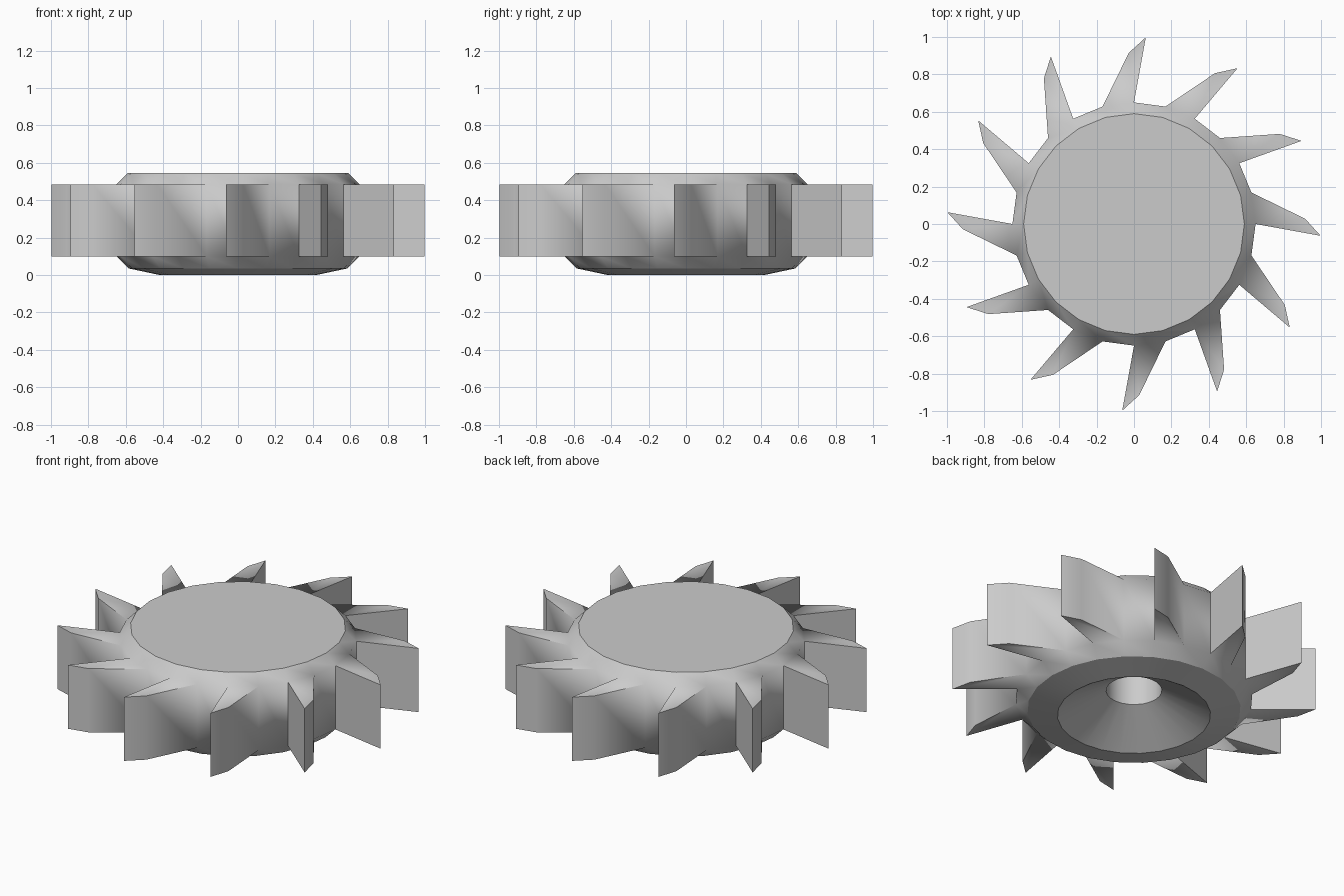
import bpy, bmesh
from math import cos, sin, pi, radians
from mathutils import Matrix, Vector

if "Cube" in bpy.data.objects:
    bpy.data.objects.remove(bpy.data.objects["Cube"])

SEG = 24
BOT, TOP = 0.10, 0.485
# hub half-section (radius, z) from top cap down, under and up into the bore
PROFILE = [(0.59, 0.545), (0.65, TOP), (0.65, BOT), (0.585, 0.035),
           (0.42, 0.0), (0.153, 0.155), (0.153, 0.42)]
SHARP_RINGS = {0, 3, 4, 5, 6}
WALL = 1

bm = bmesh.new()
rings = [[bm.verts.new((r * cos(2 * pi * i / SEG), r * sin(2 * pi * i / SEG), z))
          for i in range(SEG)] for r, z in PROFILE]

# hub surface, leaving every other wall panel open for a blade
for k in range(len(rings) - 1):
    for i in range(SEG):
        if k == WALL and i % 2 == 0:
            continue
        j = (i + 1) % SEG
        bm.faces.new((rings[k][i], rings[k + 1][i], rings[k + 1][j], rings[k][j]))
bm.faces.new(rings[0])
bm.faces.new(rings[-1])

# twelve swept blades growing out of the open panels
for i in range(0, SEG, 2):
    rot = Matrix.Rotation(2 * pi * i / SEG - pi / 2, 3, 'Z')
    outer = [Vector((0.063, 0.998, 0)), Vector((-0.028, 0.915, 0))]
    loops = []
    for ring, z in ((rings[1], TOP), (rings[2], BOT)):
        tip, heel = [bm.verts.new(rot @ p + Vector((0, 0, z))) for p in outer]
        loops.append([ring[i], tip, heel, ring[(i + 1) % SEG]])
    up, low = loops
    bm.faces.new(up)
    bm.faces.new(low[::-1])
    for a in range(3):
        bm.faces.new((up[a], low[a], low[a + 1], up[a + 1]))

bmesh.ops.recalc_face_normals(bm, faces=bm.faces)

# smooth sides with crisp rims and blade edges
for f in bm.faces:
    f.smooth = True
for e in bm.edges:
    e.smooth = e.calc_face_angle(0) < radians(60)
for k in SHARP_RINGS:
    for i in range(SEG):
        bm.edges.get((rings[k][i], rings[k][(i + 1) % SEG])).smooth = False

mesh = bpy.data.meshes.new("bladed_wheel")
bm.to_mesh(mesh)
bm.free()
bpy.context.collection.objects.link(bpy.data.objects.new("bladed_wheel", mesh))
